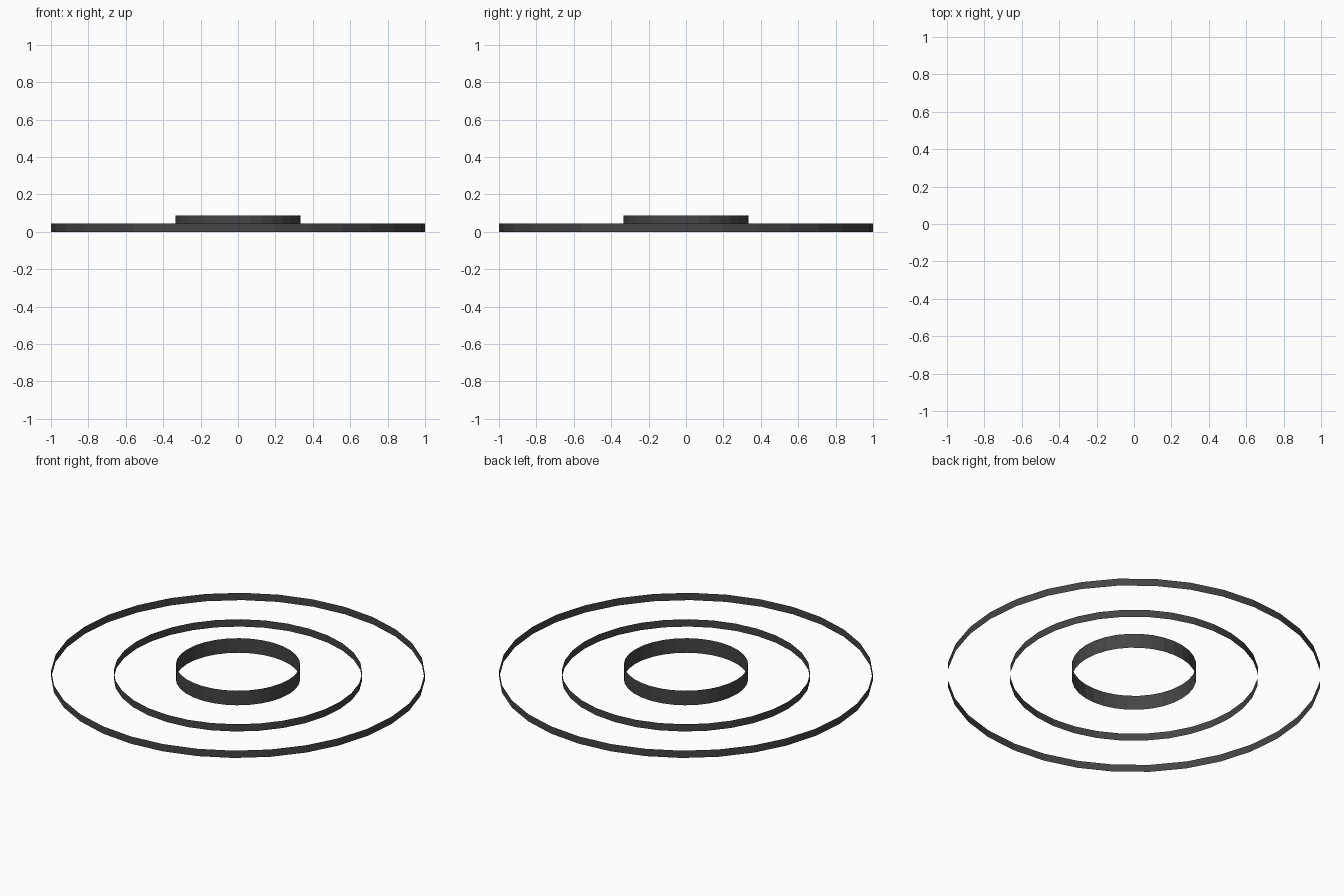
import bpy

if "Cube" in bpy.data.objects:
    bpy.data.objects.remove(bpy.data.objects["Cube"])

# Shared dark grey for the thin walls
dark = bpy.data.materials.new("dark_grey")
dark.diffuse_color = (0.06, 0.06, 0.06, 1.0)
dark.use_nodes = True
dark.node_tree.nodes["Principled BSDF"].inputs["Base Color"].default_value = dark.diffuse_color


def ring_wall(name, radius, height, sides=32):
    """Open, single-surface cylindrical band standing on z = 0."""
    bpy.ops.mesh.primitive_cylinder_add(
        vertices=sides, radius=radius, depth=height,
        end_fill_type='NOTHING', location=(0, 0, height / 2))
    ob = bpy.context.object
    ob.name = name
    ob.data.materials.append(dark)
    return ob


# Three concentric bands, the innermost one twice as tall
ring_wall("outer_ring", 1.0, 0.043)
ring_wall("middle_ring", 0.665, 0.043)
ring_wall("inner_ring", 0.333, 0.086)
